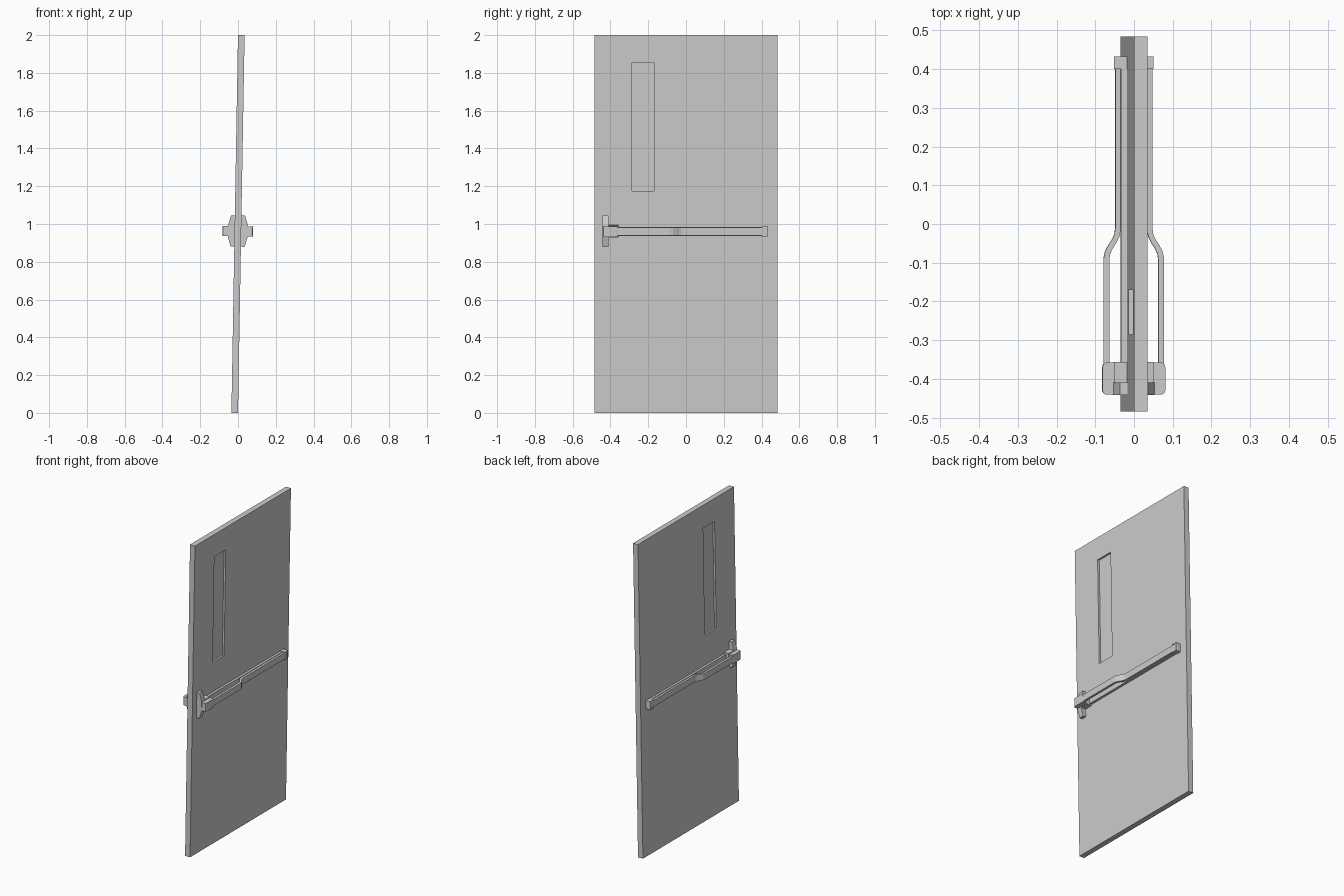
import bpy, bmesh
from math import radians
from mathutils import Matrix

if "Cube" in bpy.data.objects:
    bpy.data.objects.remove(bpy.data.objects["Cube"], do_unlink=True)

grey = bpy.data.materials.new("plain_grey")
grey.use_nodes = True
grey.diffuse_color = (0.6, 0.6, 0.6, 1)
grey.node_tree.nodes["Principled BSDF"].inputs["Base Color"].default_value = (0.6, 0.6, 0.6, 1)

# The whole door leans one degree about its middle
LEAN = (Matrix.Translation((0, 0, 1)) @ Matrix.Rotation(radians(1), 4, 'Y')
        @ Matrix.Translation((0, 0, -1)))
FACE = 0.0175          # half the door thickness


def finish(name, bm, mirror=True):
    bmesh.ops.recalc_face_normals(bm, faces=bm.faces)
    mesh = bpy.data.meshes.new(name)
    bm.to_mesh(mesh)
    bm.free()
    mesh.materials.append(grey)
    ob = bpy.data.objects.new(name, mesh)
    bpy.context.collection.objects.link(ob)
    ob.matrix_world = LEAN
    if mirror:
        mod = ob.modifiers.new("both_sides", 'MIRROR')
        mod.use_mirror_merge = False
    return ob


def prism(name, points, axis, low, high):
    """Extrude a 2D outline along an axis; the outline uses the other two."""
    def place(p, d):
        c = list(p)
        c.insert("xyz".index(axis), d)
        return c
    bm = bmesh.new()
    face = bm.faces.new([bm.verts.new(place(p, low)) for p in points])
    ext = bmesh.ops.extrude_face_region(bm, geom=[face], use_keep_orig=True)
    for v in ext["geom"]:
        if isinstance(v, bmesh.types.BMVert):
            v.co["xyz".index(axis)] = high
    return finish(name, bm)


def rect(a0, a1, b0, b1):
    return [(a0, b0), (a1, b0), (a1, b1), (a0, b1)]


# Door slab with a recessed window on both faces
bm = bmesh.new()
bmesh.ops.create_cube(bm, size=1, matrix=Matrix.Translation((0, 0, 1))
                      @ Matrix.Diagonal((2 * FACE, 0.97, 2, 1)))
for co, no in (((0, -0.285, 0), (0, 1, 0)), ((0, -0.17, 0), (0, 1, 0)),
               ((0, 0, 1.175), (0, 0, 1)), ((0, 0, 1.855), (0, 0, 1))):
    bmesh.ops.bisect_plane(bm, geom=bm.verts[:] + bm.edges[:] + bm.faces[:],
                           plane_co=co, plane_no=no)
bm.normal_update()
panes = []
for f in bm.faces:
    c = f.calc_center_median()
    if abs(f.normal.x) > 0.9 and -0.285 < c.y < -0.17 and 1.175 < c.z < 1.855:
        panes.append(f)
bmesh.ops.inset_individual(bm, faces=panes, thickness=0.0004, depth=-0.012)
finish("door_slab", bm, mirror=False)

# Rail fixed along the door
prism("rail", rect(FACE - 0.002, 0.033, -0.41, 0.43), 'z', 0.938, 0.985)

# Cranked push bar
outer = [(0.078, -0.40), (0.078, -0.088), (0.074, -0.07), (0.065, -0.053),
         (0.055, -0.038), (0.050, -0.026), (0.048, -0.01), (0.048, 0.42)]
inner = [(0.034, 0.42), (0.034, -0.016), (0.038, -0.034), (0.046, -0.05),
         (0.055, -0.064), (0.061, -0.077), (0.063, -0.09), (0.063, -0.40)]
prism("push_bar", outer + inner, 'z', 0.941, 0.982)

# Bracket wrapped round the hinge end of the bar
prism("end_bracket", [(0.40, 0.935), (0.433, 0.935), (0.433, 0.988), (0.40, 0.988),
                      (0.40, 0.982), (0.422, 0.982), (0.422, 0.941), (0.40, 0.941)],
      'x', FACE - 0.002, 0.051)

# Latch housing against the door
prism("latch_housing", rect(FACE - 0.002, 0.052, -0.43, -0.357), 'z', 0.93, 0.994)

# Tall latch plate with sloping ends
prism("latch_plate", [(0.0155, 0.88), (0.037, 0.88), (0.053, 0.932), (0.053, 0.992),
                      (0.037, 1.045), (0.0155, 1.045)], 'y', -0.442, -0.41)

# Rounded head of the bar
prism("bar_head", [(0.05, -0.441), (0.072, -0.441), (0.078, -0.438), (0.081, -0.431),
                   (0.081, -0.37), (0.079, -0.362), (0.073, -0.358), (0.05, -0.358)],
      'z', 0.935, 0.989)
